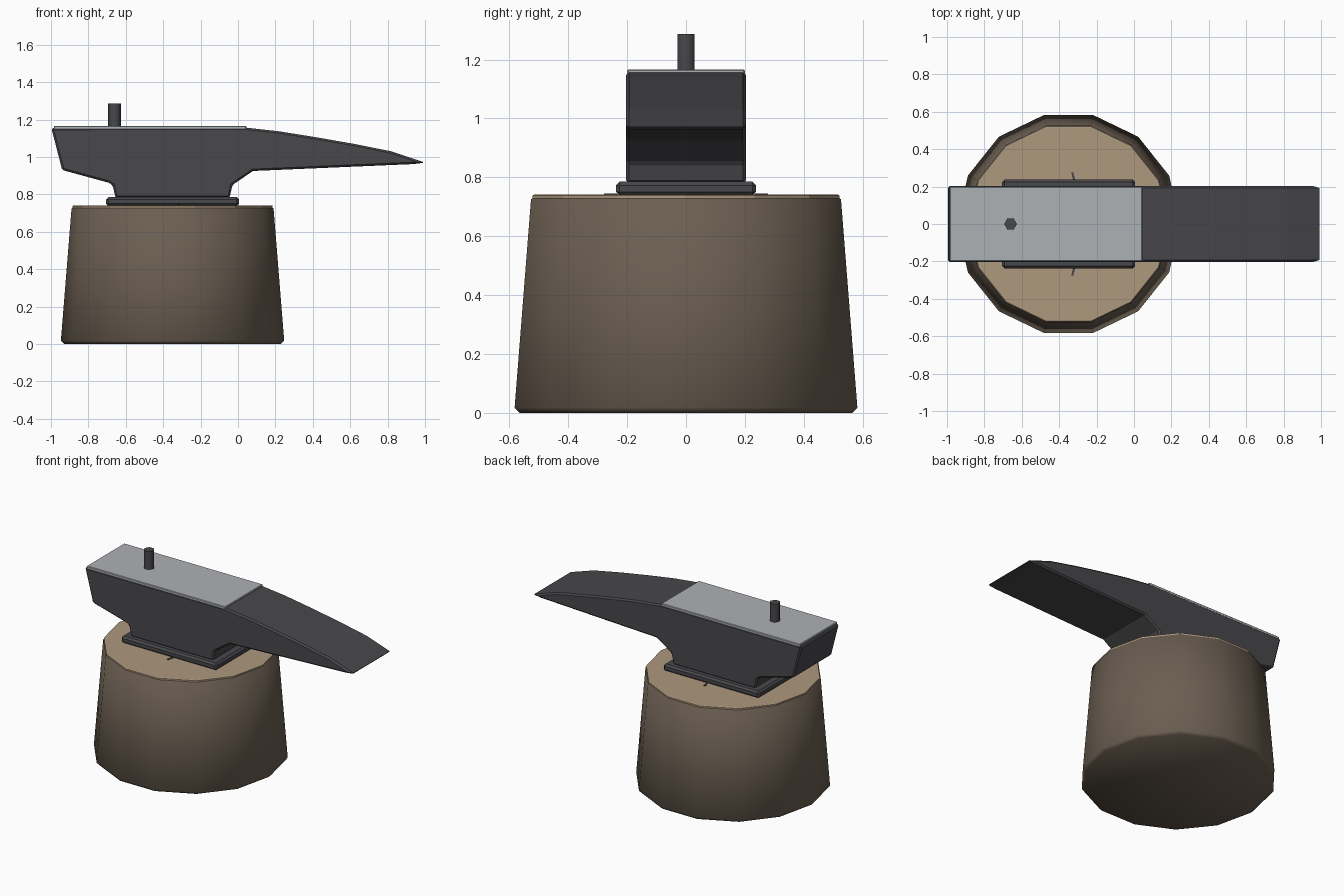
import bpy
import bmesh
import math

old = bpy.data.objects.get("Cube")
if old:
    bpy.data.objects.remove(old, do_unlink=True)


def material(name, rgb):
    m = bpy.data.materials.new(name)
    m.use_nodes = True
    m.diffuse_color = (*rgb, 1)
    m.node_tree.nodes["Principled BSDF"].inputs["Base Color"].default_value = (*rgb, 1)
    return m


iron = material("dark iron", (0.065, 0.064, 0.070))
steel = material("polished steel", (0.42, 0.44, 0.46))
bark = material("bark brown", (0.145, 0.112, 0.082))
wood = material("cut wood", (0.42, 0.32, 0.21))

STUMP_X = -0.35


def finish(bm, name, mat, bevel=0, smooth=0):
    bmesh.ops.recalc_face_normals(bm, faces=bm.faces)
    mesh = bpy.data.meshes.new(name)
    bm.to_mesh(mesh)
    bm.free()
    obj = bpy.data.objects.new(name, mesh)
    bpy.context.collection.objects.link(obj)
    mesh.materials.append(mat)
    if bevel:
        mod = obj.modifiers.new("edge bevel", "BEVEL")
        mod.width = bevel
        mod.segments = 1
        mod.limit_method = "ANGLE"
        mod.angle_limit = math.radians(40)
    if smooth:
        bpy.ops.object.select_all(action="DESELECT")
        obj.select_set(True)
        bpy.context.view_layer.objects.active = obj
        bpy.ops.object.shade_smooth_by_angle(angle=math.radians(smooth))
    return obj


def box(name, mat, x, y, z, bevel=0):
    bm = bmesh.new()
    bmesh.ops.create_cube(bm, size=1)
    for v in bm.verts:
        for i, span in enumerate((x, y, z)):
            v.co[i] = span[0] if v.co[i] < 0 else span[1]
    return finish(bm, name, mat, bevel)


def lathe(name, mat, x, rings, sides, smooth=0):
    """Stack of (radius, z) rings closed at both ends."""
    bm = bmesh.new()
    loops = []
    for r, z in rings:
        loops.append([bm.verts.new((x + r * math.cos(math.tau * i / sides),
                                    r * math.sin(math.tau * i / sides), z))
                      for i in range(sides)])
    for a, b in zip(loops, loops[1:]):
        for i in range(sides):
            j = (i + 1) % sides
            bm.faces.new((a[i], a[j], b[j], b[i]))
    bm.faces.new(loops[0])
    bm.faces.new(loops[-1])
    return finish(bm, name, mat, 0, smooth)


# Tapered stump with its pale cut top
lathe("stump", bark, STUMP_X, [(0.58, 0.0), (0.597, 0.018), (0.54, 0.725), (0.53, 0.731)], 14, 60)
lathe("stump_top", wood, STUMP_X, [(0.535, 0.728), (0.535, 0.738), (0.53, 0.741)], 14)

# Small cracks in the cut wood
for side, label in ((1, "back"), (-1, "front")):
    crack = box("wood_crack_" + label, iron, (-0.006, 0.006), (-0.022, 0.022), (0.739, 0.745))
    crack.location = (-0.325, side * 0.255, 0)
    crack.rotation_euler.z = 0.25 * (1 if side > 0 else -1)

# Anvil foot
box("anvil_foot", iron, (-0.705, 0.005), (-0.237, 0.237), (0.738, 0.785), 0.012)

# Anvil body and horn, one side profile extruded across the width
profile = [(-0.655, 0.78), (-0.67, 0.848), (-0.69, 0.862), (-0.94, 0.93),
           (-0.998, 1.155), (0.04, 1.157), (0.22, 1.137), (0.42, 1.105),
           (0.62, 1.07), (0.82, 1.03), (1.0, 0.97), (0.94, 0.962), (0.08, 0.925),
           (-0.03, 0.85), (-0.045, 0.78)]
bm = bmesh.new()
edge = [bm.verts.new((x, -0.203, z)) for x, z in profile]
face = bm.faces.new(edge)
new = bmesh.ops.extrude_face_region(bm, geom=[face])["geom"]
bmesh.ops.translate(bm, vec=(0, 0.406, 0),
                    verts=[v for v in new if isinstance(v, bmesh.types.BMVert)])
finish(bm, "anvil_body", iron, 0.01)

# Polished working face and the pin in its hole
box("anvil_face", steel, (-0.985, 0.045), (-0.2, 0.2), (1.145, 1.166), 0.004)
lathe("pin", iron, -0.66, [(0.034, 1.14), (0.034, 1.287)], 6, 65)
